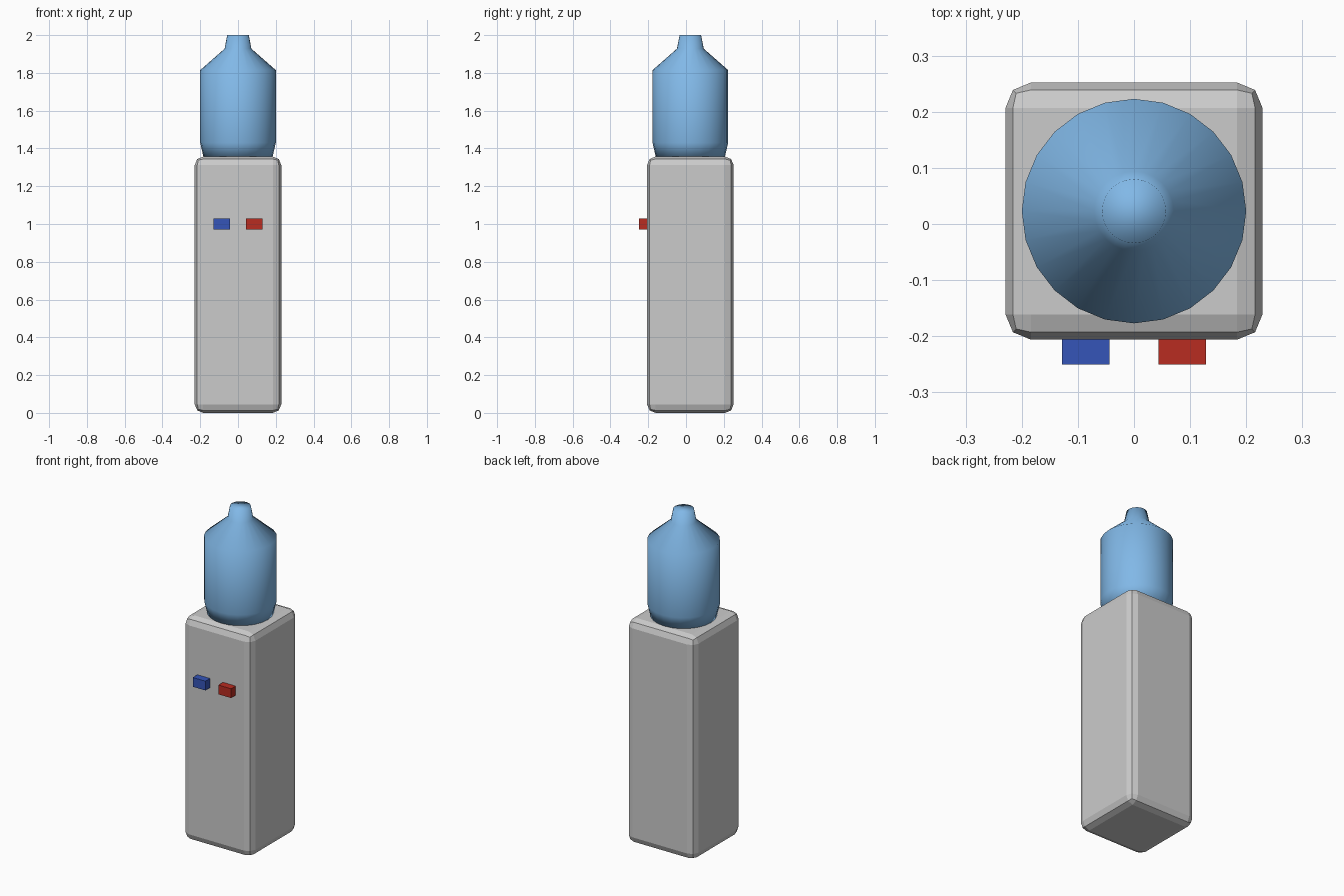
import bpy, bmesh
from math import cos, sin, pi

if "Cube" in bpy.data.objects:
    bpy.data.objects.remove(bpy.data.objects["Cube"])

CY = 0.023  # depth centre of cabinet and bottle


def material(name, color):
    m = bpy.data.materials.new(name)
    m.diffuse_color = color
    m.use_nodes = True
    m.node_tree.nodes["Principled BSDF"].inputs["Base Color"].default_value = m.diffuse_color
    return m


def finish(name, bm, mat=None, smooth=False):
    bmesh.ops.recalc_face_normals(bm, faces=bm.faces)
    me = bpy.data.meshes.new(name)
    bm.to_mesh(me)
    bm.free()
    for p in me.polygons:
        p.use_smooth = smooth
    if mat:
        me.materials.append(mat)
    ob = bpy.data.objects.new(name, me)
    bpy.context.collection.objects.link(ob)
    return ob


def box(name, lo, hi, mat=None):
    bm = bmesh.new()
    bmesh.ops.create_cube(bm, size=1)
    for v in bm.verts:
        v.co = [a + (b - a) * (c + 0.5) for a, b, c in zip(lo, hi, v.co)]
    return finish(name, bm, mat)


def lathe(name, profile, sides, mat):
    bm = bmesh.new()
    rings = [[bm.verts.new((r * cos(2 * pi * i / sides),
                            CY + r * sin(2 * pi * i / sides), z))
              for i in range(sides)] for r, z in profile]
    for a, b in zip(rings, rings[1:]):
        for i in range(sides):
            j = (i + 1) % sides
            bm.faces.new((a[i], a[j], b[j], b[i]))
    bm.faces.new(rings[0])
    bm.faces.new(rings[-1])
    return finish(name, bm, mat, smooth=True)


# Cabinet with two-step rounded edges
cabinet = box("cabinet", (-0.229, CY - 0.229, 0), (0.229, CY + 0.229, 1.357))
bevel = cabinet.modifiers.new("rounded_edges", 'BEVEL')
bevel.width = 0.045
bevel.segments = 2

# Water bottle
lathe("water_bottle",
      [(0.183, 1.355), (0.2, 1.43), (0.2, 1.815), (0.071, 1.928), (0.057, 2.0)],
      24, material("bottle_blue", (0.22, 0.48, 0.8, 1)))

# Cold and hot taps
for name, side, color in (("cold_tap", -1, (0.035, 0.09, 0.48, 1)),
                          ("hot_tap", 1, (0.48, 0.025, 0.015, 1))):
    x = side * 0.086
    box(name, (x - 0.0425, -0.25, 0.972), (x + 0.0425, -0.2, 1.028),
        material(name + "_paint", color))
